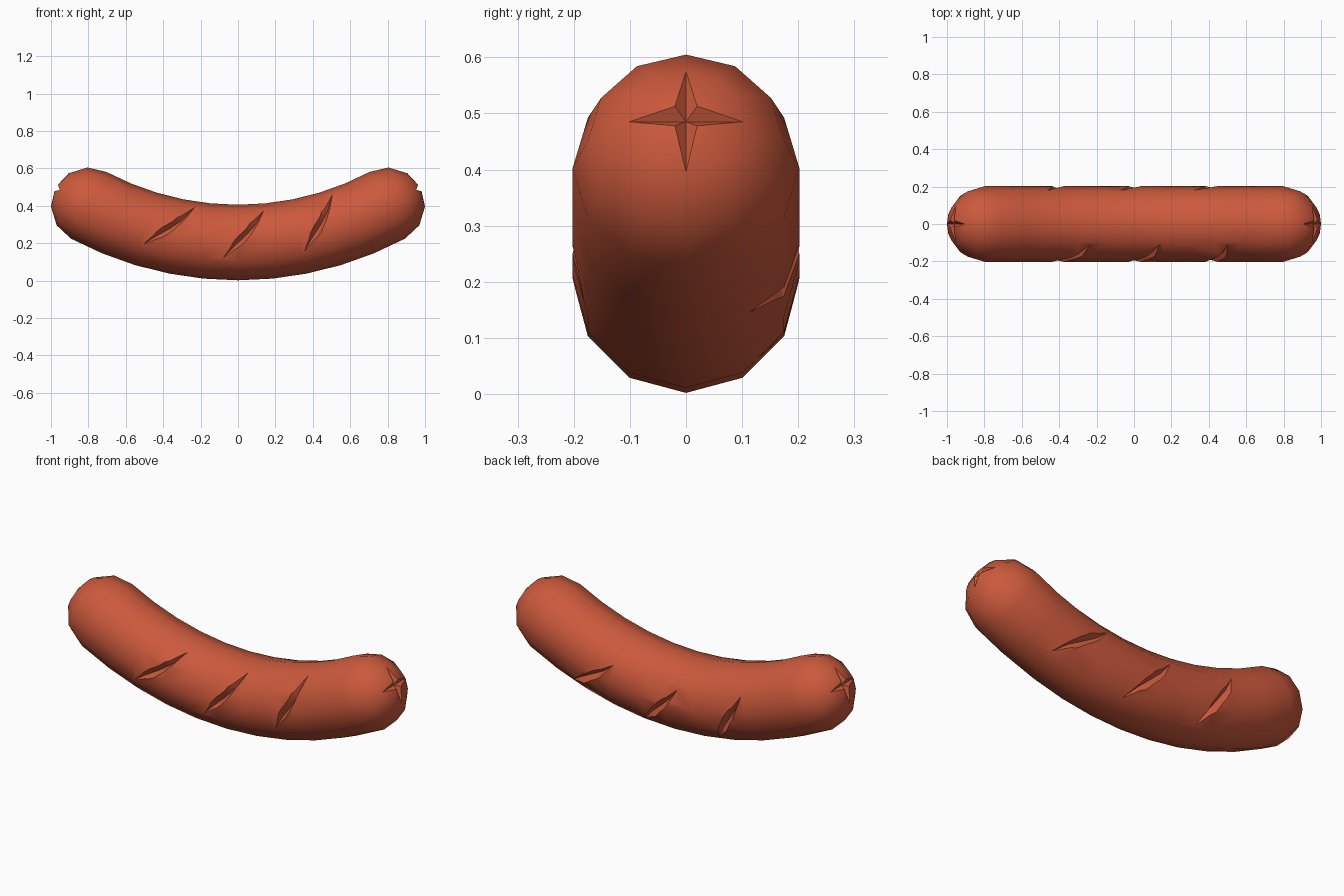
import bpy, bmesh
from math import sin, cos, asin, pi, radians
from mathutils import Vector

if "Cube" in bpy.data.objects:
    bpy.data.objects.remove(bpy.data.objects["Cube"])

RAD = 0.202          # sausage radius
ARC = 1.7            # bend radius of the centre line
HALF = radians(28)   # half of the bend angle
MID = 0.204          # height of the centre line at x = 0
SIDES, SEGS = 12, 10


def bent(theta, along, out, ang):
    """Point near the centre line: theta = bend angle, ang = angle round the section."""
    c = Vector((ARC * sin(theta), 0, MID + ARC * (1 - cos(theta))))
    tangent = Vector((cos(theta), 0, sin(theta)))
    up = Vector((-sin(theta), 0, cos(theta)))
    return c + tangent * along + up * out * sin(ang) + Vector((0, -1, 0)) * out * cos(ang)


def make_object(name, bm, mat):
    bmesh.ops.recalc_face_normals(bm, faces=bm.faces[:])
    me = bpy.data.meshes.new(name)
    bm.to_mesh(me)
    bm.free()
    me.materials.append(mat)
    ob = bpy.data.objects.new(name, me)
    bpy.context.collection.objects.link(ob)
    return ob


skin = bpy.data.materials.new("sausage red brown")
skin.diffuse_color = (0.6, 0.1, 0.045, 1)
skin.use_nodes = True
skin.node_tree.nodes["Principled BSDF"].inputs["Base Color"].default_value = skin.diffuse_color

# Bent body with round ends
bm = bmesh.new()
stations = [(-HALF, -RAD * cos(radians(a)), RAD * sin(radians(a))) for a in (30, 60)]
stations += [(-HALF + 2 * HALF * i / SEGS, 0, RAD) for i in range(SEGS + 1)]
stations += [(HALF, RAD * cos(radians(a)), RAD * sin(radians(a))) for a in (60, 30)]
rings = [[bm.verts.new(bent(t, al, r, 2 * pi * k / SIDES)) for k in range(SIDES)]
         for t, al, r in stations]
for a, b in zip(rings, rings[1:]):
    for k in range(SIDES):
        n = (k + 1) % SIDES
        bm.faces.new((a[k], a[n], b[n], b[k]))

# Four-pointed star sunk into each end
for ring, s in ((rings[0], -1), (rings[-1], 1)):
    pole = bm.verts.new(bent(s * HALF, s * (RAD - 0.027), 0, 0))
    corners = [bm.verts.new(bent(s * HALF, s * (RAD - 0.005), 0.028, pi / 4 + q * pi / 2))
               for q in range(4)]
    for q in range(4):
        c = corners[q]
        tips = [ring[(3 * q + j) % SIDES] for j in range(4)]
        for u, v in zip(tips, tips[1:]):
            bm.faces.new((u, v, c))
        bm.faces.new((tips[0], c, pole))
        bm.faces.new((c, tips[3], pole))
sausage = make_object("sausage", bm, skin)

# Wedge cutters: three slanted slits on the front, three turned half round on the back
bm = bmesh.new()
STEPS = 4
for turn in (0, pi):
    for i in (-1, 0, 1):
        rows = []
        for j in range(STEPS + 1):
            t = j / STEPS
            pos = 0.415 * i - 0.085 + 0.245 * t
            ang = asin((-0.095 + 0.268 * t) / RAD) + turn
            bulge = sin(pi * t)
            w = 0.003 + 0.03 * bulge
            low = RAD + 0.002 - 0.04 * bulge
            high = RAD + 0.012
            da = w * 0.67 / RAD
            if turn:
                ang = turn - (ang - turn) + 2 * (ang - turn)
            rows.append([bm.verts.new(bent((pos + dp) / ARC, 0, r, ang + d))
                         for dp, r, d in ((-w * 0.74, high, da), (0, low, 0),
                                          (w * 0.74, high, -da))])
        for a, b in zip(rows, rows[1:]):
            for k in range(3):
                n = (k + 1) % 3
                bm.faces.new((a[k], a[n], b[n], b[k]))
        bm.faces.new(rows[0])
        bm.faces.new(rows[-1])
bmesh.ops.triangulate(bm, faces=bm.faces[:])
cutter = make_object("slit_cutter", bm, skin)
cutter.hide_render = True

# Cut the slits, then smooth the skin and keep cut edges sharp
mod = sausage.modifiers.new("slits", 'BOOLEAN')
mod.operation = 'DIFFERENCE'
mod.solver = 'EXACT'
mod.object = cutter
bpy.context.view_layer.objects.active = sausage
sausage.select_set(True)
bpy.ops.object.modifier_apply(modifier=mod.name)
bpy.data.objects.remove(cutter)
bpy.ops.object.shade_smooth_by_angle(angle=radians(34))
